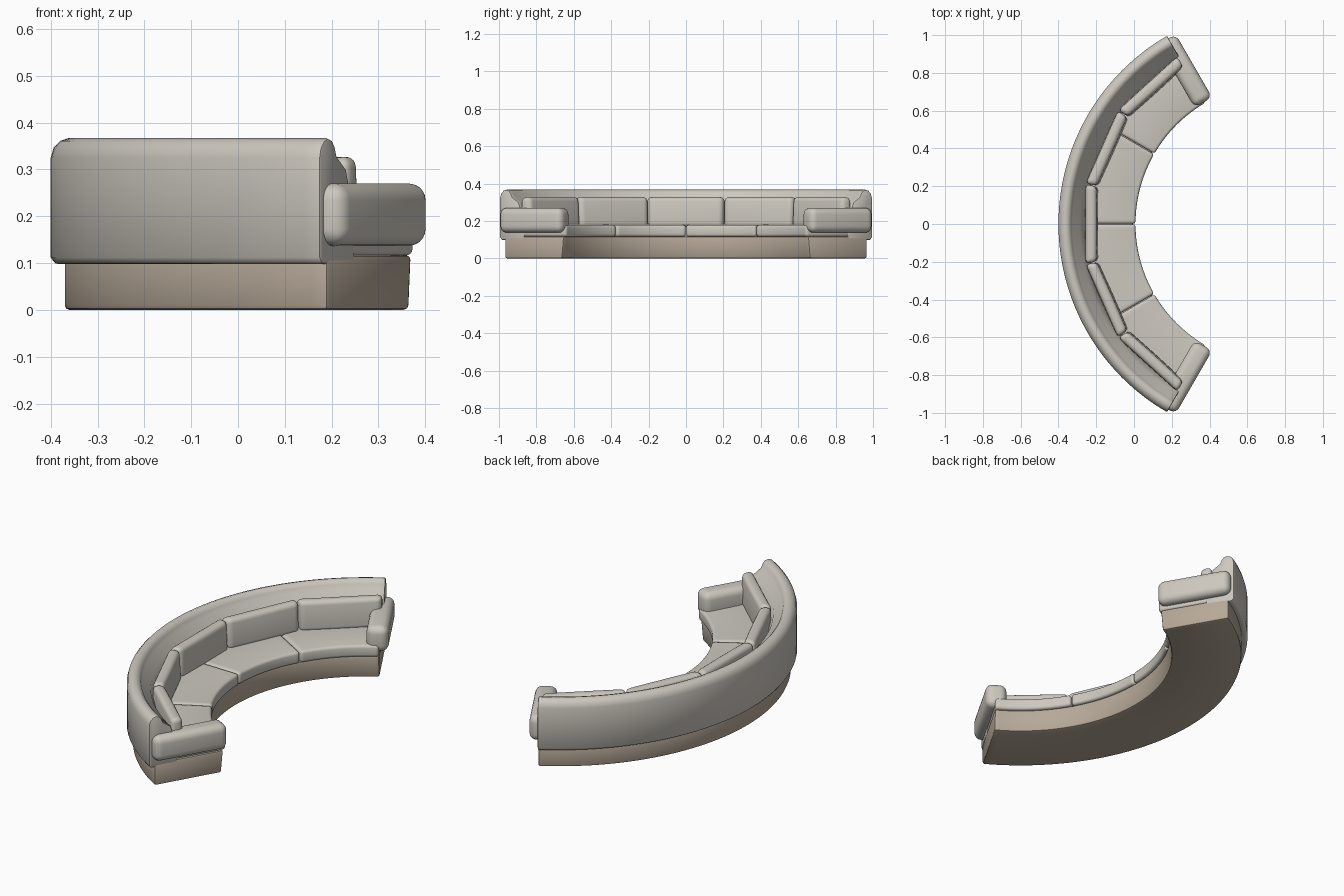
import bpy, bmesh, math
from mathutils import Vector

if "Cube" in bpy.data.objects:
    bpy.data.objects.remove(bpy.data.objects["Cube"])

CX = 0.75                      # centre of the curve on x
HALF = math.radians(60)        # half of the sofa's sweep


def material(name, rgb):
    m = bpy.data.materials.new(name)
    m.diffuse_color = (*rgb, 1)
    m.use_nodes = True
    m.node_tree.nodes["Principled BSDF"].inputs["Base Color"].default_value = m.diffuse_color
    return m


FABRIC = material("light_fabric", (0.61, 0.58, 0.52))
PLINTH = material("taupe_base", (0.47, 0.395, 0.315))


def finish(bm, name, mat, bevel, segments=3, limit=40):
    """Round the sharp edges, then make a smooth-shaded object."""
    bmesh.ops.recalc_face_normals(bm, faces=bm.faces)
    edges = [e for e in bm.edges if e.calc_face_angle(0) > math.radians(limit)]
    if bevel:
        bmesh.ops.bevel(bm, geom=edges, offset=bevel, segments=segments,
                        profile=0.5, affect='EDGES', clamp_overlap=True)
    me = bpy.data.meshes.new(name)
    bm.to_mesh(me)
    bm.free()
    me.materials.append(mat)
    ob = bpy.data.objects.new(name, me)
    bpy.context.collection.objects.link(ob)
    bpy.ops.object.select_all(action='DESELECT')
    ob.select_set(True)
    bpy.context.view_layer.objects.active = ob
    bpy.ops.object.shade_smooth_by_angle(angle=math.radians(38))
    return ob


def sweep(name, profile, a0, a1, steps, mat, bevel, flat=0.0, segments=3):
    """Sweep an (r, z) profile between two angles, measured from -x.
    flat moves the ends outward so a segment becomes straighter."""
    bm = bmesh.new()
    rings = []
    for i in range(steps + 1):
        t = i / steps
        a = a0 + (a1 - a0) * t
        off = flat * (2 * t - 1) ** 2
        rings.append([bm.verts.new((CX - (r + off) * math.cos(a),
                                    (r + off) * math.sin(a), z)) for r, z in profile])
    n = len(profile)
    for p, q in zip(rings, rings[1:]):
        for k in range(n):
            bm.faces.new((p[k], p[(k + 1) % n], q[(k + 1) % n], q[k]))
    bm.faces.new(rings[0])
    bm.faces.new(rings[-1])
    return finish(bm, name, mat, bevel, segments)


# plinth
sweep("base", [(0.765, 0), (1.12, 0), (1.12, 0.117), (0.755, 0.117)],
      -HALF, HALF, 64, PLINTH, 0.01, segments=2)

# curved backrest with rolled top and sloping inner side
sweep("backrest", [(1.0, 0.10), (1.14, 0.098), (1.15, 0.112), (1.15, 0.325), (1.144, 0.346),
                   (1.130, 0.361), (1.112, 0.367), (1.095, 0.362), (1.083, 0.348),
                   (1.075, 0.328), (1.035, 0.30), (1.0, 0.20)],
      -HALF, HALF, 64, FABRIC, 0.006, segments=2)

# four seat cushions
for i in range(4):
    a = -HALF + i * HALF / 2
    sweep(f"seat_cushion_{i + 1}", [(0.742, 0.116), (1.03, 0.116), (1.03, 0.182), (0.742, 0.178)],
          a + 0.002, a + HALF / 2 - 0.002, 16, FABRIC, 0.014)

# five back cushions
span = 2 * math.radians(59.7) / 5
for i in range(5):
    a = -math.radians(59.7) + i * span
    sweep(f"back_cushion_{i + 1}", [(0.938, 0.17), (1.01, 0.17), (1.005, 0.327), (0.948, 0.327)],
          a + 0.002, a + span - 0.002, 14, FABRIC, 0.022, flat=0.022, segments=4)

# padded arms, set radially at both ends
for side, label in ((1, "left"), (-1, "right")):
    radial = Vector((-math.cos(HALF), side * math.sin(HALF), 0))
    across = Vector((math.sin(HALF), side * math.cos(HALF), 0))
    bm = bmesh.new()
    bmesh.ops.create_cube(bm, size=1)
    for v in bm.verts:
        r = 0.748 if v.co.x < 0 else 1.135
        t = -0.064 if v.co.y < 0 else 0.044
        z = 0.137 if v.co.z < 0 else 0.27
        v.co = Vector((CX, 0, z)) + radial * r + across * t
    finish(bm, f"arm_{label}", FABRIC, 0.036, 5)
